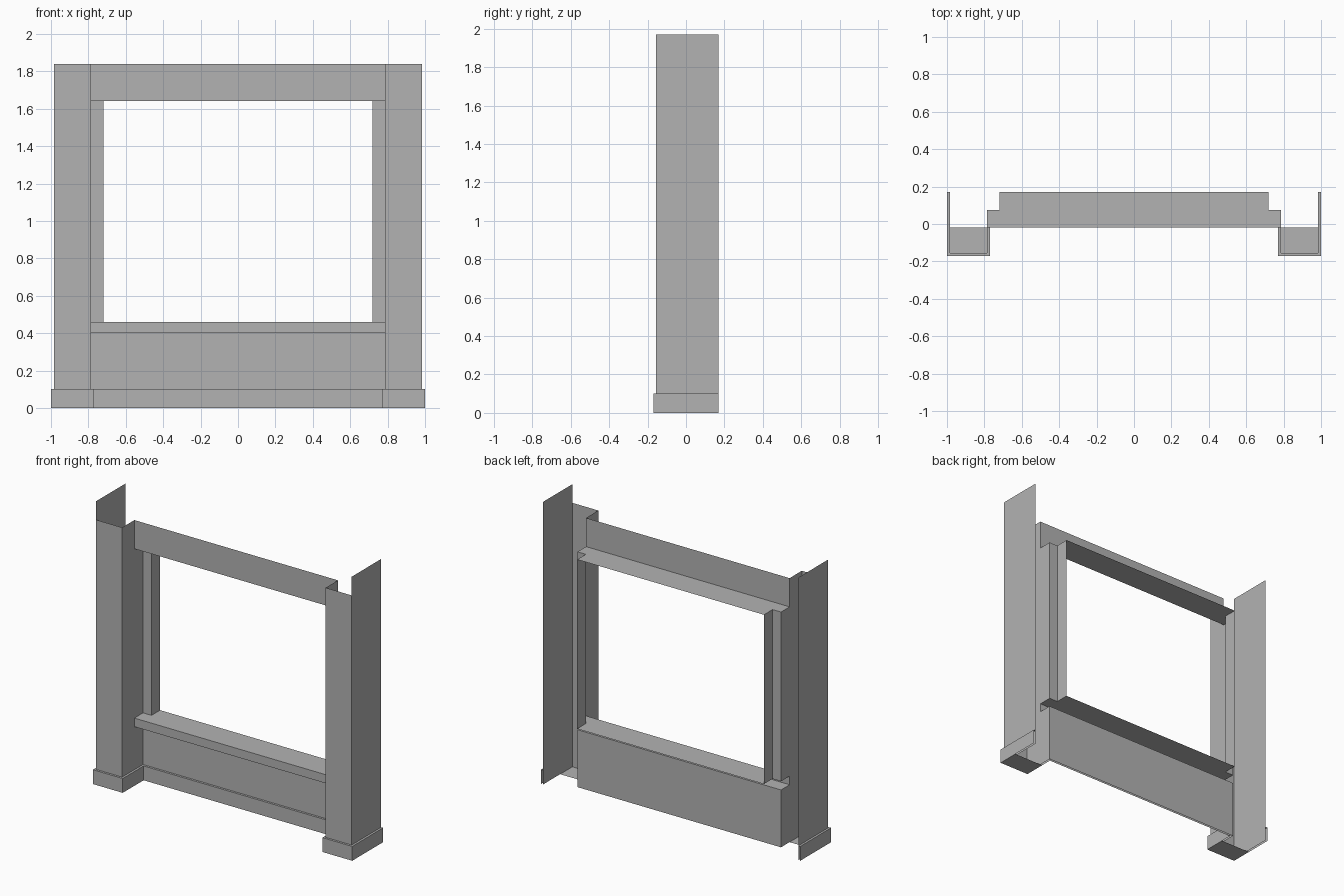
import bpy

cube = bpy.data.objects.get("Cube")
if cube:
    bpy.data.objects.remove(cube, do_unlink=True)

# One plain grey material
grey = bpy.data.materials.new("plain grey")
grey.use_nodes = True
colour = (0.45, 0.45, 0.45, 1)
grey.diffuse_color = colour
grey.node_tree.nodes["Principled BSDF"].inputs["Base Color"].default_value = colour


def add_object(name, verts, faces, mirror):
    mesh = bpy.data.meshes.new(name)
    mesh.from_pydata(verts, [], faces)
    mesh.materials.append(grey)
    obj = bpy.data.objects.new(name, mesh)
    bpy.context.collection.objects.link(obj)
    if mirror:
        obj.modifiers.new("Mirror", "MIRROR")
    return obj


def wall(name, path, bottom, top, mirror=True):
    """Thin upright sheet following a plan path."""
    n = len(path)
    verts = [(x, y, z) for z in (bottom, top) for x, y in path]
    faces = [(i, i + 1, n + i + 1, n + i) for i in range(n - 1)]
    return add_object(name, verts, faces, mirror)


def slab(name, outline, z, mirror=False):
    """Thin level sheet from a plan outline."""
    verts = [(x, y, z) for x, y in outline]
    return add_object(name, verts, [range(len(verts))], mirror)


# Plan lines
OUTER, INNER, JAMB = 0.985, 0.785, 0.72
FRONT, FACE, STEP, BACK = -0.155, -0.02, 0.075, 0.17
LIP = 0.015
# Heights
BASE, SILL_LOW, SILL, HEAD, TOP, SIDE_TOP = 0.10, 0.40, 0.46, 1.64, 1.84, 1.97

# Pillars: tall outer panels, fronts and inner returns
wall("side_panel", [(OUTER, BACK), (OUTER, FRONT)], 0, SIDE_TOP)
wall("pillar_front", [(OUTER, FRONT), (INNER, FRONT), (INNER, FACE)], 0, TOP)
wall("lower_return", [(INNER, FACE), (INNER, STEP)], 0, SILL_LOW)

# Stepped jambs at the sides of the opening
wall("window_jamb", [(INNER, FACE), (INNER, STEP), (JAMB, STEP), (JAMB, BACK)], SILL, HEAD)

# Lintel and sill: front boards with notched level sheets
wall("lintel_front", [(-INNER, FACE), (INNER, FACE)], HEAD, TOP, False)
wall("sill_front", [(-INNER, FACE), (INNER, FACE)], SILL_LOW, SILL, False)
half = [(INNER, FACE), (INNER, STEP), (JAMB, STEP), (JAMB, BACK)]
notched = half + [(-x, y) for x, y in reversed(half)]
slab("lintel_underside", notched, HEAD)
slab("sill_top", notched, SILL)
slab("sill_underside", [(-INNER, FACE), (INNER, FACE), (INNER, STEP), (-INNER, STEP)], SILL_LOW)

# Wall below the sill
wall("lower_wall", [(-INNER, STEP), (INNER, STEP)], 0, SILL_LOW, False)

# Plinth wrapping the pillars and running along the lower wall
inside = [(OUTER, BACK), (OUTER, FRONT), (INNER, FRONT), (INNER, STEP), (0, STEP)]
outside = [(OUTER + LIP, BACK), (OUTER + LIP, FRONT - LIP), (INNER - LIP, FRONT - LIP),
           (INNER - LIP, STEP - LIP), (0, STEP - LIP)]
wall("plinth", outside, 0, BASE)
n = len(inside)
add_object("plinth_ledge", [(x, y, BASE) for x, y in inside + outside],
           [(i, i + 1, n + i + 1, n + i) for i in range(n - 1)], True)

# Floor plates inside the pillar bases
slab("pillar_floor", [(OUTER + LIP, FRONT - LIP), (INNER - LIP, FRONT - LIP),
                      (INNER - LIP, FACE), (OUTER + LIP, FACE)], 0, True)
